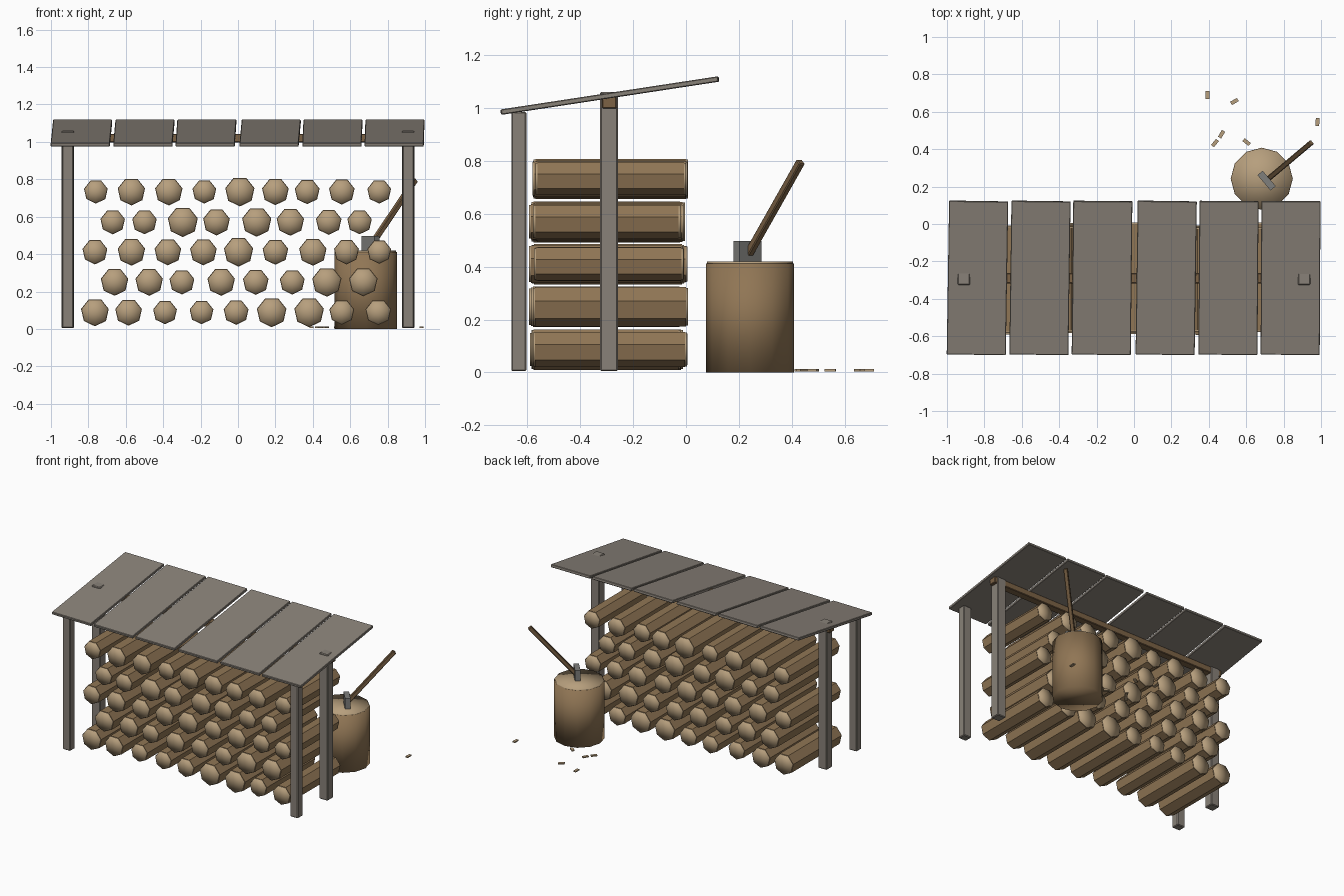
import bpy, math, random
from mathutils import Vector

if "Cube" in bpy.data.objects:
    bpy.data.objects.remove(bpy.data.objects["Cube"])

random.seed(4)


def material(name, rgb):
    m = bpy.data.materials.new(name)
    m.diffuse_color = (*rgb, 1)
    m.use_nodes = True
    m.node_tree.nodes["Principled BSDF"].inputs["Base Color"].default_value = m.diffuse_color
    return m


GREY = material("weathered_wood", (0.25, 0.222, 0.19))
BARK = material("bark", (0.28, 0.18, 0.09))
CUT = material("cut_wood", (0.47, 0.345, 0.205))
BROWN = material("brown_timber", (0.20, 0.123, 0.06))
STEEL = material("steel", (0.21, 0.21, 0.20))


def finish(name, mat, smooth=False):
    ob = bpy.context.object
    ob.name = name
    ob.data.materials.append(mat)
    if smooth:
        bpy.ops.object.shade_smooth()
    return ob


def box(name, size, loc, mat, rot=(0, 0, 0), bevel=0):
    bpy.ops.mesh.primitive_cube_add(size=1, location=loc, rotation=rot)
    ob = finish(name, mat)
    ob.scale = size
    bpy.ops.object.transform_apply(location=False, rotation=False, scale=True)
    if bevel:
        mod = ob.modifiers.new("bevel", 'BEVEL')
        mod.width = bevel
        mod.segments = 1
    return ob


def cyl(name, sides, r, depth, loc, mat, rot=(0, 0, 0), smooth=False, fan=False):
    bpy.ops.mesh.primitive_cylinder_add(
        vertices=sides, radius=r, depth=depth, location=loc, rotation=rot,
        end_fill_type='TRIFAN' if fan else 'NGON')
    return finish(name, mat, smooth)


# Posts: short pair in front, tall pair carrying the beam
for side, x in (("left", -0.91), ("right", 0.91)):
    box(f"front_post_{side}", (0.062, 0.057, 0.98), (x, -0.632, 0.495), GREY, bevel=0.005)
    box(f"back_post_{side}", (0.068, 0.068, 1.055), (x, -0.291, 0.5325), GREY, bevel=0.005)

# Cross beam under the roof
box("roof_beam", (1.93, 0.055, 0.045), (0, -0.29, 1.02), BROWN, bevel=0.004)

# Sloping roof planks, each slightly skewed
tilt = math.atan2(0.125, 0.82)
planks = [(-0.837, -0.9), (-0.503, -0.8), (-0.171, -0.6),
          (0.172, -0.8), (0.505, -0.4), (0.837, -0.3)]
for i, (x, turn) in enumerate(planks):
    box(f"roof_plank_{i + 1}", (0.316, 0.83, 0.02), (x, -0.288, 1.0465), GREY,
        rot=(tilt, 0, math.radians(turn)), bevel=0.003)

# Stacked logs: height of each row, then (x, radius) in hundredths
rows = [
    (0.09, [(-76.5, 7.6), (-58.5, 7.3), (-39, 6.5), (-19.5, 6.5), (-1, 6.8),
            (18, 8.1), (38, 8.1), (55.5, 6.8), (75, 7)]),
    (0.252, [(-66, 7.5), (-47.5, 7.5), (-30, 6.8), (-9, 7.5), (9.5, 7),
             (29, 6.8), (47.5, 8), (67, 7.8)]),
    (0.413, [(-76.5, 6.8), (-57, 7.5), (-37.5, 7.3), (-18.5, 7.3), (0.3, 8),
             (20, 7), (40, 7.5), (58, 6.8), (75.5, 6.5)]),
    (0.573, [(-67, 6.7), (-50, 6.7), (-29.5, 8.2), (-11.5, 7.3), (10, 8),
             (28, 7.5), (48.5, 7), (65, 6.7)]),
    (0.735, [(-76, 6.5), (-57, 7.5), (-37, 7.5), (-18, 6.5), (1, 8),
             (20, 7.3), (37, 6.8), (55.5, 7), (75.5, 6.5)]),
]
turn_log = (-math.pi / 2, 0, 0)
for r, (z, logs) in enumerate(rows):
    for c, (x, rad) in enumerate(logs):
        x, rad = x / 100, rad / 100
        length = random.uniform(0.54, 0.572)
        y = -0.293 + random.uniform(-0.01, 0.01)
        cyl(f"log_{r + 1}_{c + 1}", 7, rad, length, (x, y, z), BARK, turn_log)
        for end, s in (("front", -1), ("back", 1)):
            cyl(f"log_{end}_end_{r + 1}_{c + 1}", 7, rad * 0.96, 0.012,
                (x, y + s * (length / 2 + 0.002), z), CUT, turn_log, True, True)

# Chopping block with a pale cut top
cyl("chopping_block", 12, 0.166, 0.412, (0.683, 0.242, 0.206), BARK, smooth=True)
cyl("chopping_block_top", 12, 0.162, 0.014, (0.683, 0.242, 0.412), CUT, smooth=True, fan=True)

# Axe stuck in the block
box("axe_head", (0.108, 0.036, 0.085), (0.709, 0.232, 0.454), STEEL,
    rot=(0, 0, math.atan2(-0.76, 0.65)))
a, b = Vector((0.71, 0.235, 0.445)), Vector((0.947, 0.434, 0.797))
handle = box("axe_handle", (0.028, 0.028, (b - a).length), (a + b) / 2, BROWN, bevel=0.004)
handle.rotation_euler = (b - a).to_track_quat('Z', 'Y').to_euler()

# Wood chips on the ground: x, y, turn in degrees
chips = [(0.393, 0.69, 90), (0.537, 0.655, 30), (0.468, 0.48, 60),
         (0.433, 0.433, 50), (0.602, 0.438, -38), (0.981, 0.545, 87)]
for i, (x, y, turn) in enumerate(chips):
    box(f"wood_chip_{i + 1}", (0.042, 0.02, 0.008), (x, y, 0.008), CUT,
        rot=(0, 0, math.radians(turn)))
